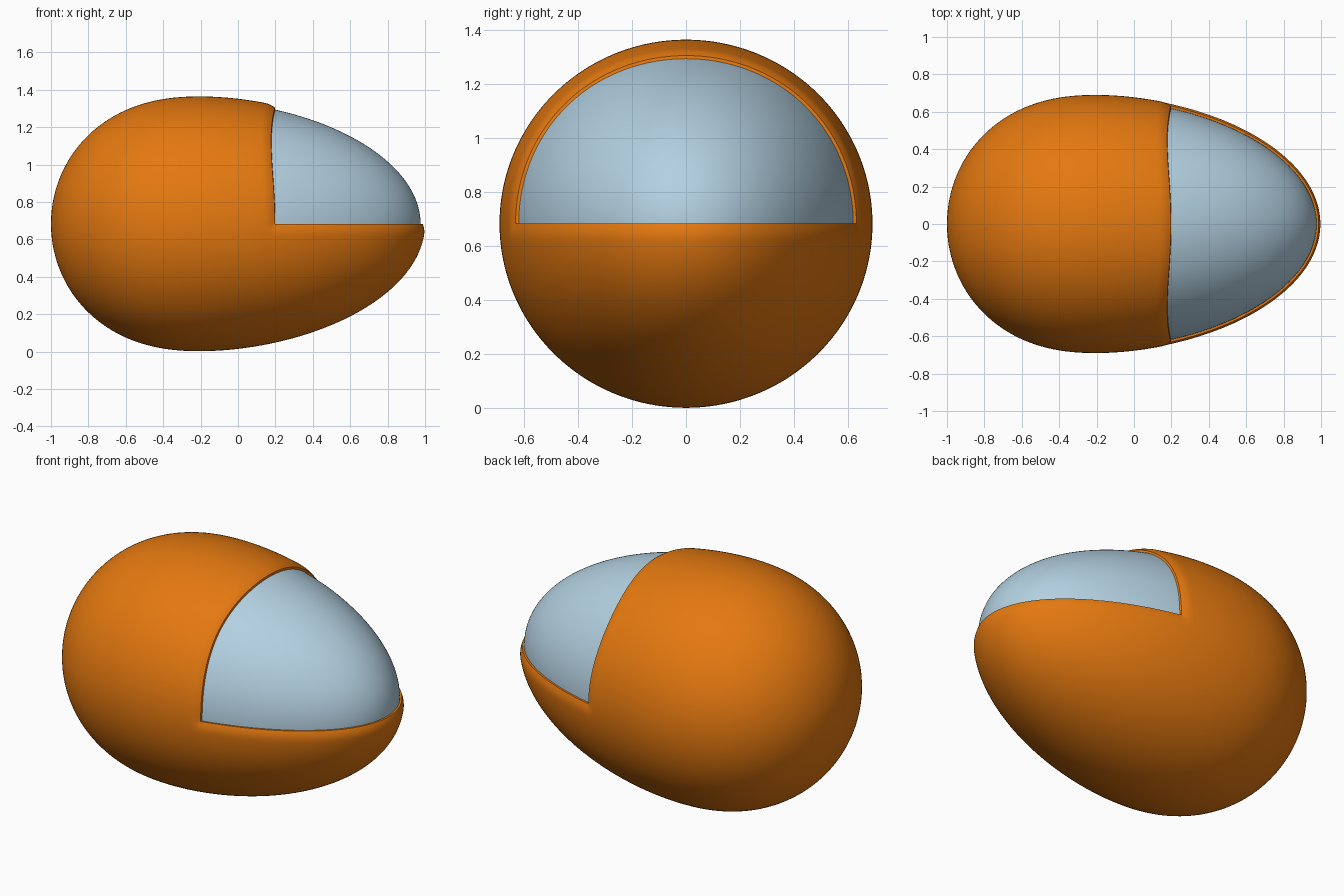
import bpy, bmesh, math
from mathutils import Vector

if "Cube" in bpy.data.objects:
    bpy.data.objects.remove(bpy.data.objects["Cube"])

CZ, RY, RZ = 0.683, 0.69, 0.681   # axis height and cross-section radii
SEGS = 256
EDGE = 0.2                        # rear edge of the window along x
LIP, LIP_DEPTH, GLASS_DEPTH = 0.06, 0.013, 0.024


def material(name, rgb):
    m = bpy.data.materials.new(name)
    m.diffuse_color = (*rgb, 1)
    m.use_nodes = True
    m.node_tree.nodes["Principled BSDF"].inputs["Base Color"].default_value = m.diffuse_color
    return m


def radius(x):
    # blunt rear half, tapering front half (relative radius)
    if x < -0.2:
        return math.sqrt(max(0, 1 - min(1, (-0.2 - x) / 0.8) ** 2.3))
    return math.sqrt(max(0, 1 - min(1, (x + 0.2) / 1.2) ** 1.85))


# Egg profile rows, one of them exactly at the window edge
rows = [-0.2 - 0.8 * math.cos(math.pi / 2 * i / 50) for i in range(50)]
rows += [-0.2 + 0.4 * i / 30 for i in range(30)]
EDGE_ROW = len(rows)
a0 = math.asin(1 / 3)
rows += [-0.2 + 1.2 * math.sin(a0 + (math.pi / 2 - a0) * i / 70) for i in range(71)]
LAST = len(rows) - 1


def point(i, j, glass):
    """Point on the egg, sunk for the glass or rolled in near the window."""
    t = 2 * math.pi * j / SEGS
    x, r = rows[i], radius(rows[i])
    lo, hi = rows[max(i - 1, 0)], rows[min(i + 1, LAST)]
    n = Vector((-(radius(hi) - radius(lo)) * 0.685, hi - lo)).normalized()
    if i in (0, LAST):
        n = Vector((-1 if i == 0 else 1, 0))
    height = r * RZ * math.sin(t)
    dist = math.hypot(max(0, EDGE - x), max(0, -height))
    depth = GLASS_DEPTH if glass else LIP_DEPTH * max(0, 1 - dist / LIP) ** 2
    # slight bow of the window's rear edge
    if 0 < j < SEGS // 2:
        x -= 0.02 * math.sin(2 * t) ** 2 * math.exp(-((x - EDGE) / 0.15) ** 2)
        r = radius(x)
    return Vector((x - n.x * depth,
                   (r * RY - n.y * depth) * math.cos(t),
                   CZ + (r * RZ - n.y * depth) * math.sin(t)))


def build(name, glass, mat):
    bm = bmesh.new()
    cache = {}

    def vert(i, j):
        key = (i, 0) if i in (0, LAST) else (i, j % SEGS)
        if key not in cache:
            cache[key] = bm.verts.new(point(*key, glass))
        return cache[key]

    for i in range(LAST):
        for j in range(SEGS):
            in_window = i >= EDGE_ROW and j < SEGS // 2
            if in_window == glass:
                q = [vert(i, j), vert(i + 1, j), vert(i + 1, j + 1), vert(i, j + 1)]
                bm.faces.new(list(dict.fromkeys(q)))
    # window reveal: short wall turned inwards
    if not glass:
        border = [e for e in bm.edges if e.is_boundary]
        new = bmesh.ops.extrude_edge_only(bm, edges=border)["geom"]
        for v in new:
            if isinstance(v, bmesh.types.BMVert):
                v.co = Vector((0.2 + (v.co.x - 0.2) * 0.97, v.co.y * 0.95,
                               CZ + (v.co.z - CZ) * 0.95))
                if abs(v.co.x - 0.19) < 0.03:
                    v.co.x += 0.005
    bmesh.ops.recalc_face_normals(bm, faces=bm.faces)
    me = bpy.data.meshes.new(name)
    bm.to_mesh(me)
    bm.free()
    me.materials.append(mat)
    ob = bpy.data.objects.new(name, me)
    bpy.context.collection.objects.link(ob)
    bpy.ops.object.select_all(action='DESELECT')
    ob.select_set(True)
    bpy.context.view_layer.objects.active = ob
    bpy.ops.object.shade_smooth_by_angle(angle=math.radians(35))


# Orange egg shell with an open window, and the inset blue window
build("egg_shell", False, material("orange", (0.78, 0.19, 0.005)))
build("window", True, material("pale blue", (0.45, 0.63, 0.75)))
